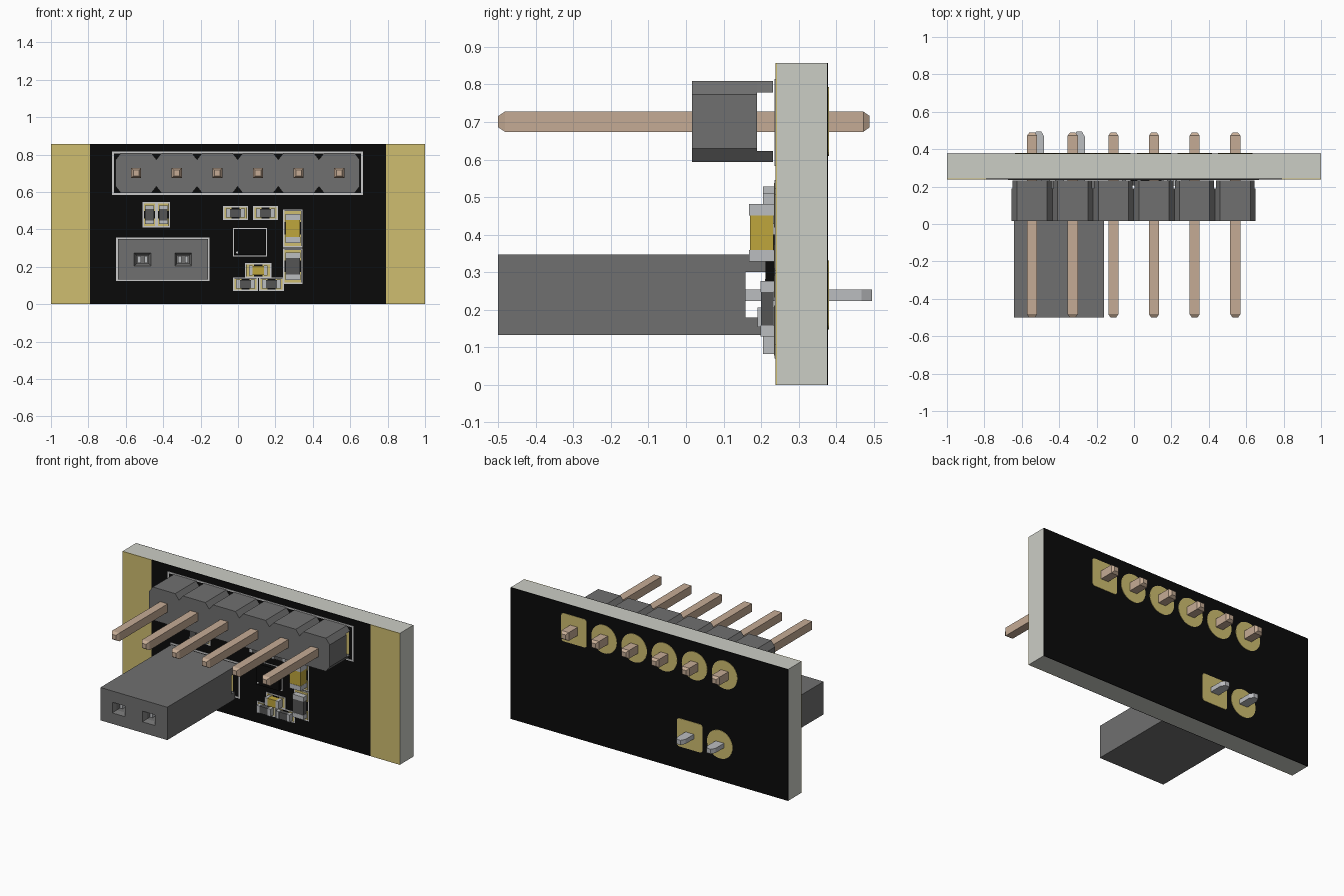
import bpy, bmesh, math

if "Cube" in bpy.data.objects:
    bpy.data.objects.remove(bpy.data.objects["Cube"])


def material(name, rgb):
    m = bpy.data.materials.new(name)
    m.diffuse_color = (*rgb, 1)
    m.use_nodes = True
    m.node_tree.nodes["Principled BSDF"].inputs["Base Color"].default_value = m.diffuse_color
    return m


BLACK = material("solder_mask_black", (0.003, 0.003, 0.003))
BASE = material("board_base", (0.60, 0.61, 0.56))
GOLD = material("gold_plating", (0.62, 0.51, 0.16))
BRASS = material("pin_copper", (0.56, 0.41, 0.30))
PLASTIC = material("housing_grey", (0.16, 0.16, 0.16))
SILK = material("print_white", (0.65, 0.65, 0.65))
TIN = material("tin", (0.50, 0.51, 0.53))
DARK = material("resistor_grey", (0.09, 0.09, 0.09))
YELLOW = material("capacitor_yellow", (0.52, 0.38, 0.045))


def add_loft(bm, layers):
    """layers: list of (y, xz outline), joined in order and capped."""
    rings = [[bm.verts.new((x, y, z)) for x, z in pts] for y, pts in layers]
    n = len(rings[0])
    for a, b in zip(rings, rings[1:]):
        for i in range(n):
            j = (i + 1) % n
            bm.faces.new((a[i], a[j], b[j], b[i]))
    bm.faces.new(rings[0][::-1])
    bm.faces.new(rings[-1])


def make(name, lofts, mat):
    bm = bmesh.new()
    for layers in lofts:
        add_loft(bm, layers)
    bmesh.ops.recalc_face_normals(bm, faces=bm.faces)
    me = bpy.data.meshes.new(name)
    bm.to_mesh(me)
    bm.free()
    ob = bpy.data.objects.new(name, me)
    bpy.context.collection.objects.link(ob)
    if mat:
        me.materials.append(mat)
    return ob


def rect(cx, cz, hx, hz):
    return [(cx - hx, cz - hz), (cx + hx, cz - hz), (cx + hx, cz + hz), (cx - hx, cz + hz)]


def box(x0, x1, y0, y1, z0, z1):
    r = rect((x0 + x1) / 2, (z0 + z1) / 2, (x1 - x0) / 2, (z1 - z0) / 2)
    return [(y0, r), (y1, r)]


def frame(name, x0, x1, z0, z1, t=0.010):
    y0, y1 = 0.2355, 0.2395
    make(name, [box(x0, x1, y0, y1, z0, z0 + t), box(x0, x1, y0, y1, z1 - t, z1),
                box(x0, x0 + t, y0, y1, z0 + t, z1 - t),
                box(x1 - t, x1, y0, y1, z0 + t, z1 - t)], SILK)


def disc(cx, cz, r, n=32):
    return [(cx + r * math.cos(2 * math.pi * i / n), cz + r * math.sin(2 * math.pi * i / n))
            for i in range(n)]


def rounded_square(cx, cz, h, r):
    pts = []
    for k, (sx, sz) in enumerate([(1, 1), (-1, 1), (-1, -1), (1, -1)]):
        for s in range(5):
            a = math.pi / 2 * (k + s / 4)
            pts.append((cx + sx * (h - r) + r * math.cos(a), cz + sz * (h - r) + r * math.sin(a)))
    return pts


# Circuit board: base, masks, gold end contacts
H = 0.857
make("board_base", [box(-1, 1, 0.242, 0.375, 0, H)], BASE)
make("front_mask", [box(-0.79, 0.79, 0.238, 0.242, 0, H)], BLACK)
make("back_mask", [box(-1, 1, 0.375, 0.378, 0, H)], BLACK)
make("end_contacts", [box(-1, -0.79, 0.238, 0.242, 0, H), box(0.79, 1, 0.238, 0.242, 0, H)], GOLD)

# Plated solder pads through the board
header_x = [-0.545 + 0.2173 * i for i in range(6)]
socket_x = [-0.51, -0.293]
HZ, SZ = 0.701, 0.239
for label, xs, z in (("header", header_x, HZ), ("socket", socket_x, SZ)):
    for i, x in enumerate(xs):
        shape = rounded_square(x, z, 0.092, 0.018) if i == len(xs) - 1 else disc(x, z, 0.092)
        make(f"{label}_pad_{i}", [[(0.2365, shape), (0.3805, shape)]], GOLD)

# Pin header: chamfered blocks with feet above and below the rear channel
body, pins = [], []
W, V, CX, CZ = 0.1087, 0.108, 0.028, 0.036
for x in header_x:
    octagon = [(x - W + CX, HZ - V), (x + W - CX, HZ - V), (x + W, HZ - V + CZ), (x + W, HZ + V - CZ),
               (x + W - CX, HZ + V), (x - W + CX, HZ + V), (x - W, HZ + V - CZ), (x - W, HZ - V + CZ)]
    body.append([(0.016, octagon), (0.189, octagon)])
    for s in (-1, 1):
        foot = [(x - W + CX, HZ + s * V), (x + W - CX, HZ + s * V),
                (x + W - 0.005, HZ + s * (V - 0.030)), (x - W + 0.005, HZ + s * (V - 0.030))]
        body.append([(0.189, foot), (0.232, foot)])
    big, tip = rect(x, HZ, 0.027, 0.027), rect(x, HZ, 0.015, 0.015)
    pins.append([(-0.5, tip), (-0.482, big), (0.472, big), (0.489, tip)])
make("header_body", body, PLASTIC)
make("header_pins", pins, BRASS)

# Two way socket with funnel openings cut in the front
socket = make("socket_body", [box(-0.642, -0.16, -0.5, 0.159, 0.133, 0.347)], PLASTIC)
make("socket_feet", [box(-0.642, -0.16, 0.159, 0.232, 0.301, 0.347),
                     box(-0.642, -0.16, 0.159, 0.200, 0.133, 0.180)], PLASTIC)
cutter = make("socket_cutter", [[(-0.51, rect(x, SZ, 0.050, 0.040)), (-0.475, rect(x, SZ, 0.032, 0.022)),
                                 (-0.36, rect(x, SZ, 0.032, 0.022))] for x in socket_x], PLASTIC)
cutter.hide_render = True
cut = socket.modifiers.new("openings", "BOOLEAN")
cut.object = cutter
cut.operation = "DIFFERENCE"
cut.solver = "EXACT"
bpy.context.view_layer.objects.active = socket
bpy.ops.object.modifier_apply(modifier="openings")
bpy.data.objects.remove(cutter)

# Socket contacts and solder tails
make("socket_contacts", [box(x + s - 0.009, x + s + 0.009, -0.45, -0.36, SZ - 0.018, SZ + 0.018)
                         for x in socket_x for s in (-0.018, 0.018)], TIN)
make("socket_tails", [[(0.155, rect(x, SZ, 0.030, 0.015)), (0.467, rect(x, SZ, 0.030, 0.015)),
                       (0.495, rect(x, SZ, 0.014, 0.015))] for x in socket_x], TIN)

# Printed outlines
frame("header_outline", -0.674, 0.668, 0.583, 0.815)
frame("socket_outline", -0.652, -0.152, 0.123, 0.357)
frame("chip_outline", -0.027, 0.155, 0.255, 0.408, 0.006)

# Control chip with corner mark
make("control_chip", [box(-0.018, 0.146, 0.212, 0.239, 0.263, 0.400)], BLACK)
make("chip_mark", [[(0.211, disc(-0.005, 0.276, 0.006, 12)), (0.213, disc(-0.005, 0.276, 0.006, 12))]], SILK)


def chip_part(name, x, z, length, width, front, upright, mat, pad_l, pad_w):
    """Surface mounted part: coloured middle, tin ends, two gold pads, outline."""
    def block(a0, a1, w, y0, y1):
        return (box(x - w, x + w, y0, y1, z + a0, z + a1) if upright
                else box(x + a0, x + a1, y0, y1, z - w, z + w))
    h, w, cap, p, q = length / 2, width / 2, length * 0.2, pad_l / 2 - 0.008, pad_w / 2 - 0.008
    make(name + "_body", [block(cap - h, h - cap, w - 0.001, front + 0.002, 0.233)], mat)
    make(name + "_ends", [block(-h, cap - h, w, front, 0.236), block(h - cap, h, w, front, 0.236)], TIN)
    make(name + "_pads", [block(-p, -p * 0.35, q, 0.2345, 0.239), block(p * 0.35, p, q, 0.2345, 0.239)], GOLD)
    px, pz = (pad_w / 2, pad_l / 2) if upright else (pad_l / 2, pad_w / 2)
    frame(name + "_outline", x - px, x + px, z - pz, z + pz, 0.007)


# Small resistors
for i, (x, z, up) in enumerate([(-0.473, 0.478, True), (-0.399, 0.478, True), (-0.013, 0.487, False),
                                (0.147, 0.487, False), (0.040, 0.107, False), (0.179, 0.107, False)]):
    chip_part(f"small_resistor_{i}", x, z, 0.10, 0.048, 0.205, up, DARK, 0.134, 0.073)

# Large resistor and capacitors
chip_part("large_resistor", 0.293, 0.203, 0.148, 0.080, 0.198, True, DARK, 0.19, 0.105)
chip_part("large_capacitor", 0.293, 0.405, 0.154, 0.080, 0.168, True, YELLOW, 0.204, 0.105)
chip_part("small_capacitor", 0.108, 0.180, 0.10, 0.052, 0.190, False, YELLOW, 0.142, 0.078)
